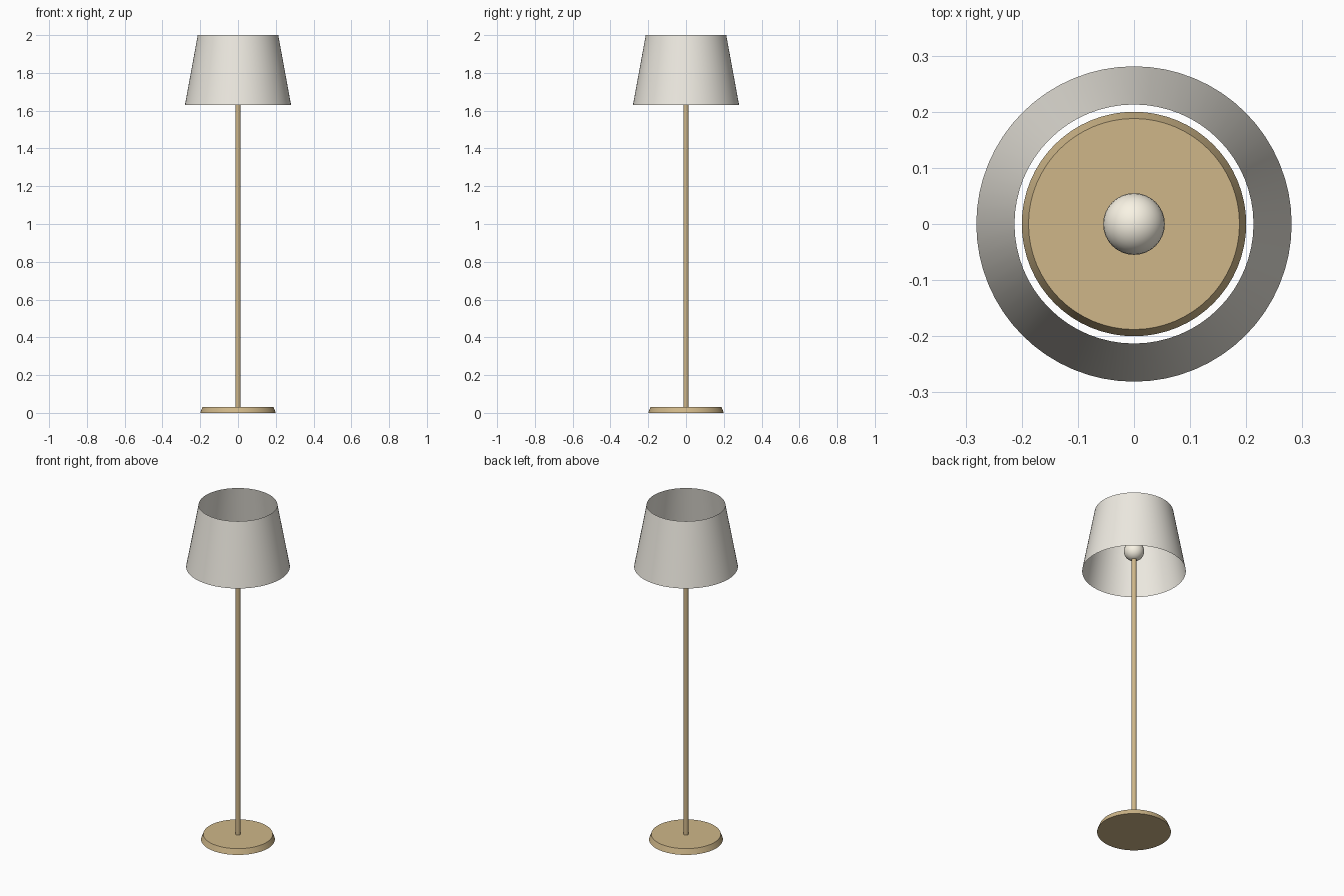
import bpy, math

if "Cube" in bpy.data.objects:
    bpy.data.objects.remove(bpy.data.objects["Cube"])


def material(name, rgb):
    m = bpy.data.materials.new(name)
    m.diffuse_color = (*rgb, 1)
    m.use_nodes = True
    m.node_tree.nodes["Principled BSDF"].inputs["Base Color"].default_value = m.diffuse_color
    return m


def finish(name, mat):
    ob = bpy.context.object
    ob.name = name
    ob.data.materials.append(mat)
    bpy.ops.object.shade_smooth_by_angle(angle=math.radians(30))
    return ob


def cone(name, mat, r_bottom, r_top, z0, z1, sides, fill='NGON'):
    bpy.ops.mesh.primitive_cone_add(vertices=sides, radius1=r_bottom, radius2=r_top,
                                    depth=z1 - z0, end_fill_type=fill,
                                    location=(0, 0, (z0 + z1) / 2))
    return finish(name, mat)


brass = material("brass", (0.62, 0.47, 0.25))
fabric = material("fabric", (0.85, 0.82, 0.75))
glow = material("bulb_glass", (0.95, 0.90, 0.78))

# Weighted foot with a slightly tapered edge
cone("base", brass, 0.2, 0.188, 0, 0.032, 64)

# Slim upright running up into the bulb
cone("pole", brass, 0.014, 0.014, 0.03, 1.71, 24)

# Round bulb
bpy.ops.mesh.primitive_uv_sphere_add(segments=32, ring_count=16, radius=0.055,
                                     location=(0, 0, 1.755))
finish("bulb", glow)

# Open-ended thin tapered shade
cone("shade", fabric, 0.281, 0.213, 1.63, 2.0, 64, 'NOTHING')
